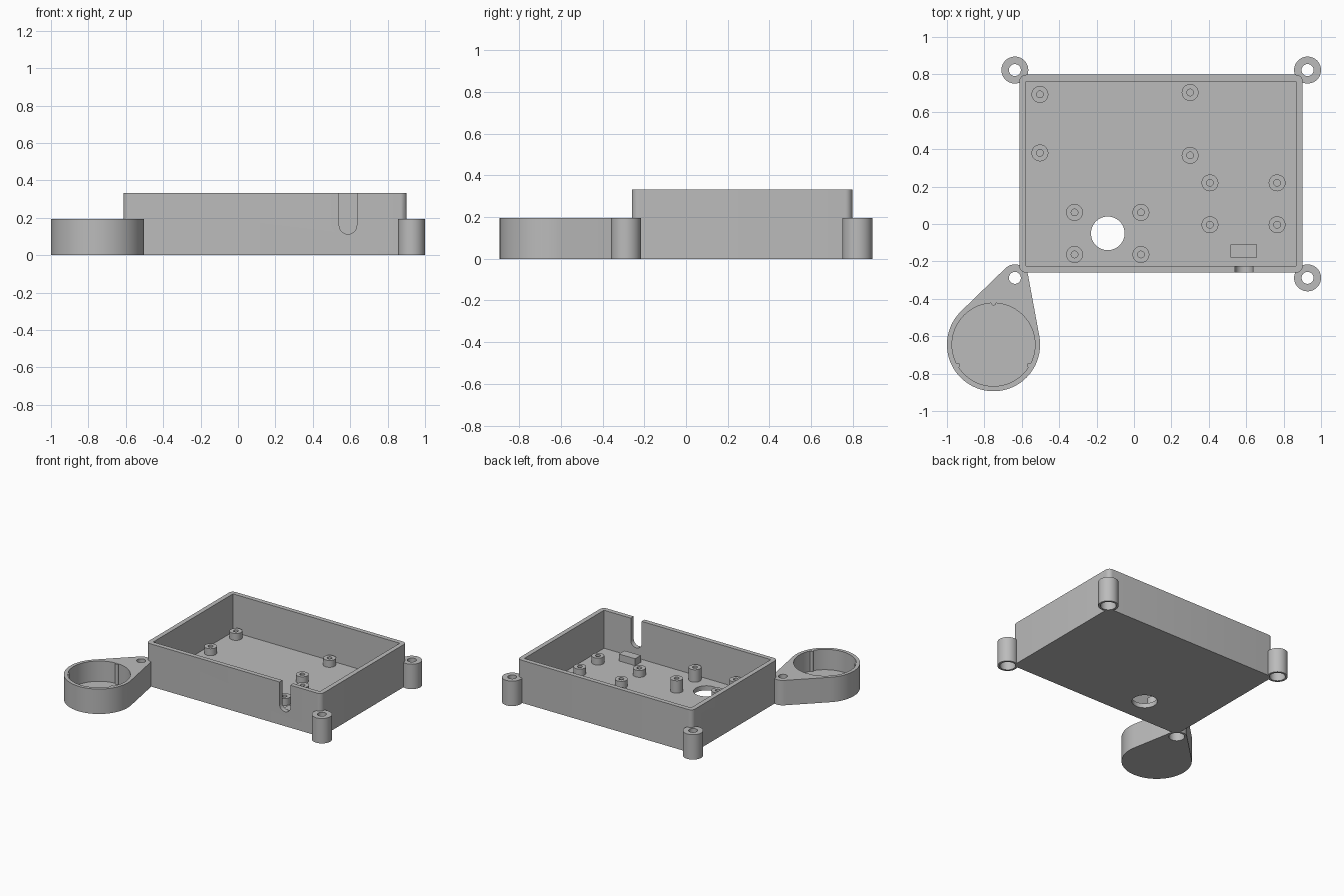
import bpy, bmesh
from math import sin, cos, pi, radians, acos, atan2, hypot
from mathutils import Matrix, Vector

old = bpy.data.objects.get("Cube")
if old:
    bpy.data.objects.remove(old, do_unlink=True)

grey = bpy.data.materials.new("plain grey")
grey.use_nodes = True
grey.diffuse_color = (0.5, 0.5, 0.5, 1)
grey.node_tree.nodes["Principled BSDF"].inputs["Base Color"].default_value = (0.5, 0.5, 0.5, 1)


# Helpers: outlines, extruded prisms and cuts
def arc(cx, cy, r, a0, a1, n):
    return [(cx + r * cos(a0 + (a1 - a0) * i / n), cy + r * sin(a0 + (a1 - a0) * i / n))
            for i in range(n + 1)]


def circle(cx, cy, r, n=48):
    return arc(cx, cy, r, 0, 2 * pi, n)[:-1]


def rounded(x0, x1, y0, y1, r, n=8):
    pts = []
    corners = [(x1 - r, y1 - r), (x0 + r, y1 - r), (x0 + r, y0 + r), (x1 - r, y0 + r)]
    for i, (x, y) in enumerate(corners):
        pts += arc(x, y, r, i * pi / 2, (i + 1) * pi / 2, n)
    return pts


def rect(x0, x1, y0, y1):
    return [(x0, y0), (x1, y0), (x1, y1), (x0, y1)]


def prism(name, pts, lo, hi, place=None):
    bm = bmesh.new()
    face = bm.faces.new([bm.verts.new((x, y, lo)) for x, y in pts])
    grown = bmesh.ops.extrude_face_region(bm, geom=[face])["geom"]
    bmesh.ops.translate(bm, vec=(0, 0, hi - lo),
                        verts=[v for v in grown if isinstance(v, bmesh.types.BMVert)])
    if place:
        bm.transform(place)
    bmesh.ops.recalc_face_normals(bm, faces=bm.faces)
    mesh = bpy.data.meshes.new(name)
    bm.to_mesh(mesh)
    bm.free()
    mesh.materials.append(grey)
    obj = bpy.data.objects.new(name, mesh)
    bpy.context.collection.objects.link(obj)
    return obj


def select(obj):
    bpy.ops.object.select_all(action="DESELECT")
    obj.select_set(True)
    bpy.context.view_layer.objects.active = obj


def cut(obj, *cutters):
    for cutter in cutters:
        cutter.hide_render = True
        select(obj)
        mod = obj.modifiers.new("cut", "BOOLEAN")
        mod.operation = "DIFFERENCE"
        mod.solver = "EXACT"
        mod.object = cutter
        bpy.ops.object.modifier_apply(modifier=mod.name)
        bpy.data.objects.remove(cutter, do_unlink=True)


def smooth(obj):
    select(obj)
    bpy.ops.object.shade_smooth_by_angle(angle=radians(30))


LEFT, RIGHT, FRONT, BACK, TOP = -0.613, 0.902, -0.26, 0.798, 0.333
WALL, FLOOR, LUG_TOP = 0.036, 0.036, 0.195
LUG_R, BORE_R, NUT_R, NUT_DEPTH = 0.072, 0.032, 0.056, 0.1
LUGS = {"back_right_lug": (-0.637, 0.823), "back_left_lug": (0.928, 0.823),
        "front_left_lug": (0.928, -0.288), "front_right_lug": (-0.637, -0.288)}


def bores(x, y):
    return (prism("screw_bore", circle(x, y, BORE_R), -0.1, LUG_TOP + 0.05),
            prism("screw_recess", circle(x, y, NUT_R), -0.1, NUT_DEPTH))


# Open tray
tray = prism("tray", rounded(LEFT, RIGHT, FRONT, BACK, 0.035), 0, TOP)
cut(tray, prism("cavity", rect(LEFT + WALL, RIGHT - WALL, FRONT + WALL, BACK - WALL),
                FLOOR, TOP + 0.1))
cut(tray, prism("floor_hole", circle(-0.14, -0.05, 0.09), -0.1, 0.1))

# Cable slot in the front wall, drawn in x-z and pushed along y
upright = Matrix.Rotation(pi / 2, 4, "X")
slot = arc(0.588, 0.16, 0.047, pi, 2 * pi, 20) + [(0.635, TOP + 0.1), (0.541, TOP + 0.1)]
cut(tray, prism("cable_slot", slot, 0.2, 0.3, upright))

# Rounded window in the right wall, drawn in y-z and pushed along x
sideways = Matrix(((0, 0, 1, 0), (1, 0, 0, 0), (0, 1, 0, 0), (0, 0, 0, 1)))
cut(tray, prism("side_window", rounded(0.4, 0.62, 0.075, 0.215, 0.035),
                LEFT - 0.05, LEFT + 0.08, sideways))
for x, y in LUGS.values():
    cut(tray, *bores(x, y))
smooth(tray)

# Corner screw lugs
for name, (x, y) in LUGS.items():
    if name != "front_right_lug":
        lug = prism(name, circle(x, y, LUG_R), 0, LUG_TOP)
        cut(lug, *bores(x, y))
        smooth(lug)

# Round cup holder that tapers to the remaining corner lug
cup = Vector((-0.751, -0.645))
ear = Vector(LUGS["front_right_lug"])
CUP_R, CUP_INNER = 0.249, 0.222
way = ear - cup
aim = atan2(way.y, way.x)
spread = acos((CUP_R - LUG_R) / way.length)
outline = (arc(cup.x, cup.y, CUP_R, aim + spread, aim + 2 * pi - spread, 64)
           + arc(ear.x, ear.y, LUG_R, aim - spread, aim + spread, 20))
holder = prism("cup_holder", outline, 0, LUG_TOP)
cut(holder, prism("cup_pocket", circle(cup.x, cup.y, CUP_INNER, 80), FLOOR, LUG_TOP + 0.1),
    *bores(ear.x, ear.y))
smooth(holder)

# Grip ribs inside the cup
for i in range(3):
    a = radians(90 + 120 * i)
    rib = prism(f"cup_rib_{i + 1}", circle(cup.x + CUP_INNER * cos(a), cup.y + CUP_INNER * sin(a),
                                           0.013, 16), FLOOR - 0.01, LUG_TOP - 0.001)
    smooth(rib)

# Screw posts on the tray floor: low pairs, and a taller group by the floor hole
low = [(-0.503, 0.693), (-0.503, 0.38), (0.3, 0.703), (0.3, 0.367)]
low += [(x, y) for x in (0.406, 0.765) for y in (0.22, -0.004)]
tall = [(x, y) for x in (-0.318, 0.037) for y in (0.062, -0.163)]
for kind, spots, height in (("low_post", low, 0.09), ("tall_post", tall, 0.133)):
    for i, (x, y) in enumerate(spots):
        post = prism(f"{kind}_{i + 1}", circle(x, y, 0.045, 32), FLOOR - 0.01, height)
        cut(post, prism("pilot_hole", circle(x, y, 0.018, 20), FLOOR, height + 0.1))
        smooth(post)

# Support block behind the cable slot
prism("support_block", rect(0.517, 0.657, -0.18, -0.11), FLOOR - 0.01, 0.09)
